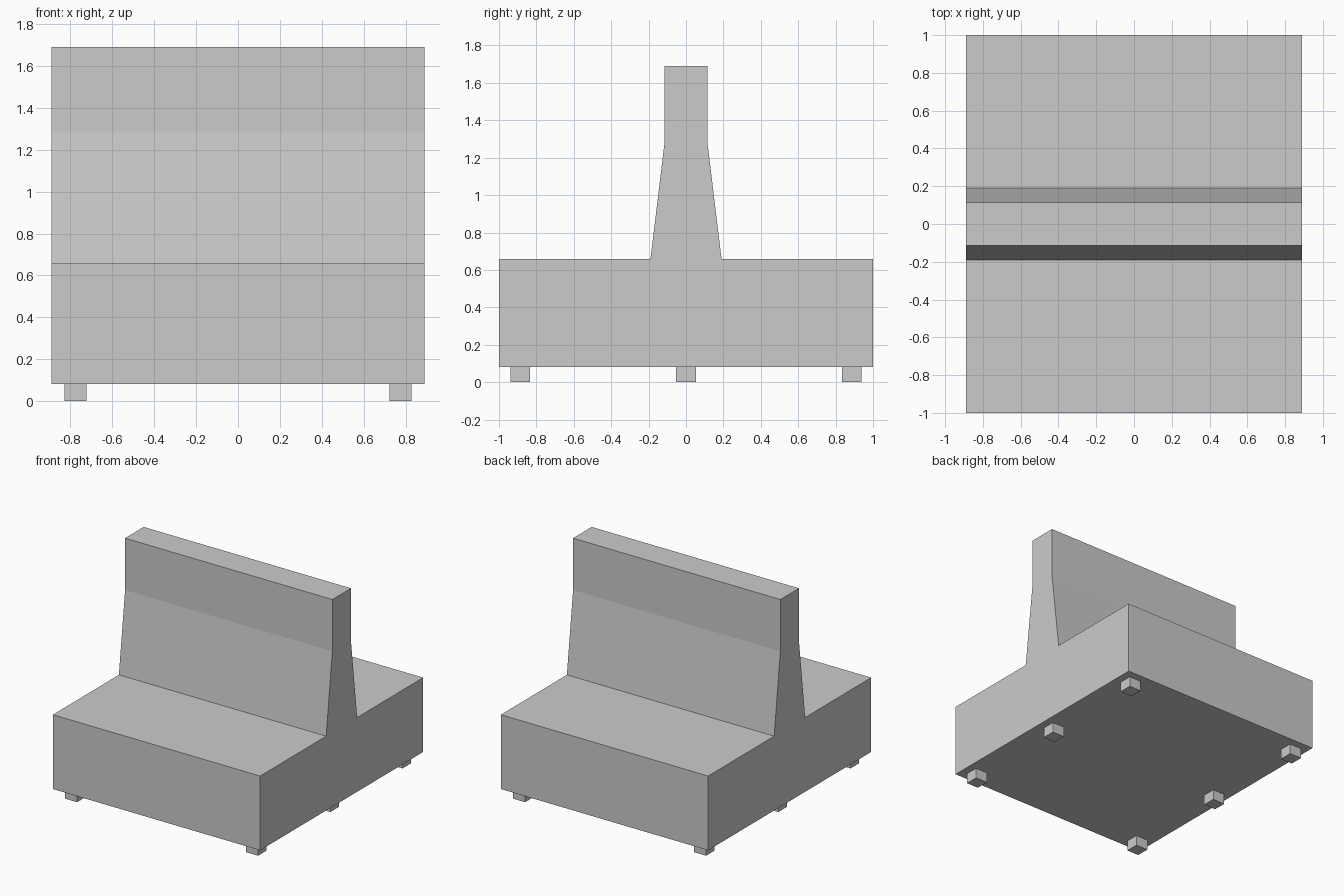
import bpy, bmesh

if "Cube" in bpy.data.objects:
    bpy.data.objects.remove(bpy.data.objects["Cube"])


def make_object(name, bm):
    bmesh.ops.recalc_face_normals(bm, faces=bm.faces)
    mesh = bpy.data.meshes.new(name)
    bm.to_mesh(mesh)
    bm.free()
    obj = bpy.data.objects.new(name, mesh)
    bpy.context.collection.objects.link(obj)
    return obj


def extrude_profile(name, points, half_width):
    """Extrude a closed (y, z) outline along x."""
    bm = bmesh.new()
    face = bm.faces.new([bm.verts.new((-half_width, y, z)) for y, z in points])
    new = bmesh.ops.extrude_face_region(bm, geom=[face])["geom"]
    verts = [v for v in new if isinstance(v, bmesh.types.BMVert)]
    bmesh.ops.translate(bm, verts=verts, vec=(2 * half_width, 0, 0))
    return make_object(name, bm)


def box(name, center, size):
    bm = bmesh.new()
    bmesh.ops.create_cube(bm, size=1)
    bmesh.ops.scale(bm, verts=bm.verts, vec=size)
    bmesh.ops.translate(bm, verts=bm.verts, vec=center)
    return make_object(name, bm)


# Double-sided bench: seat block with flared shared backrest, one upholstered body
half = [(1.0, 0.081), (1.0, 0.658), (0.19, 0.658), (0.114, 1.287), (0.114, 1.69)]
outline = half + [(-y, z) for y, z in reversed(half)]
extrude_profile("bench_body", outline, 0.89)

# Six short square feet: three along each side
for side, x in (("left", -0.777), ("right", 0.777)):
    for place, y in (("front", -0.887), ("middle", 0.0), ("back", 0.887)):
        box(f"{place}_{side}_foot", (x, y, 0.0405), (0.105, 0.105, 0.081))
